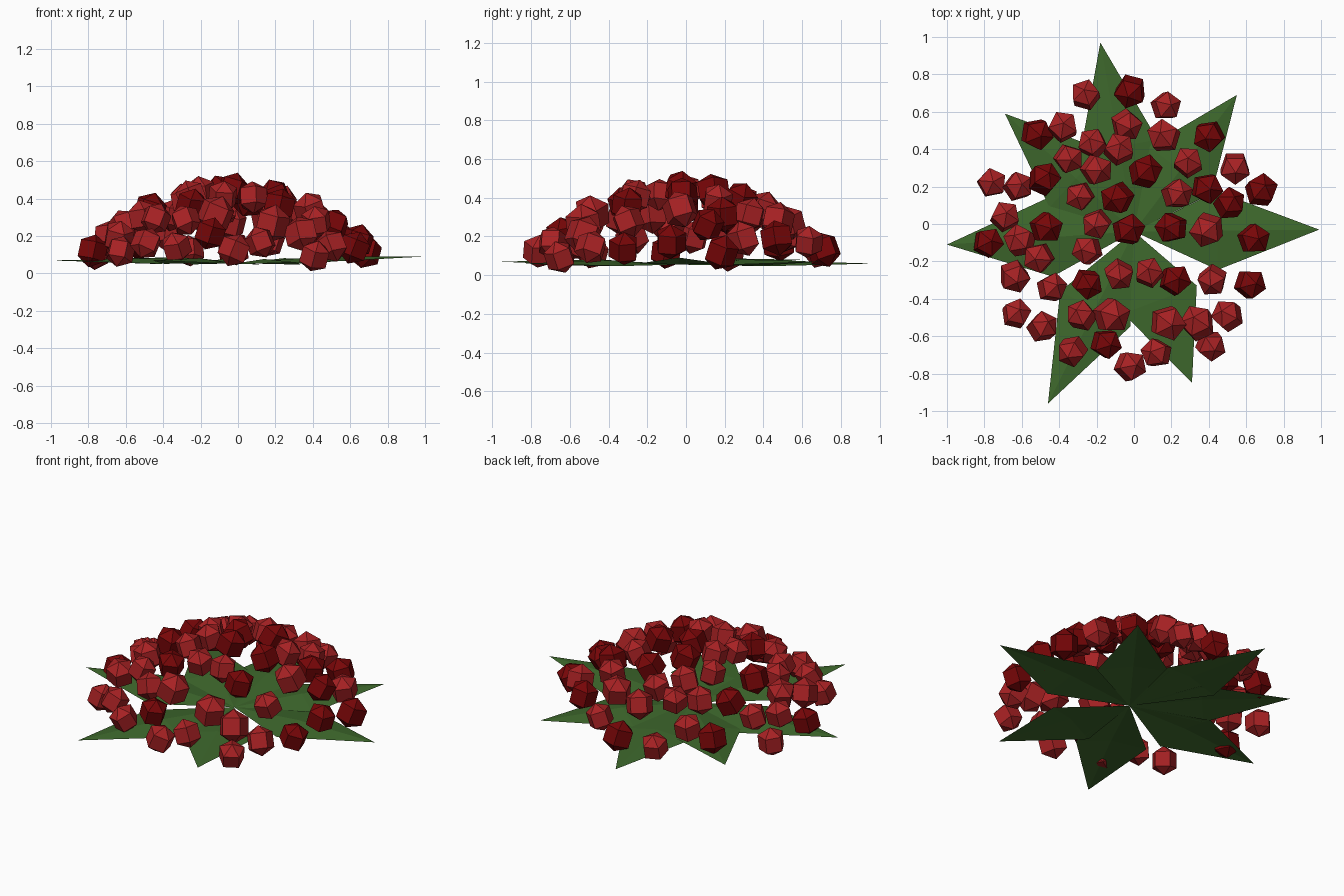
import bpy
import bmesh
import math
import random
from mathutils import Matrix, Vector, Euler

random.seed(4)

default_cube = bpy.data.objects.get("Cube")
if default_cube:
    bpy.data.objects.remove(default_cube, do_unlink=True)


def make_material(name, rgb):
    """Flat material from display colour values between 0 and 255."""
    color = [(c / 255) ** 2.2 for c in rgb] + [1]
    material = bpy.data.materials.new(name)
    material.use_nodes = True
    material.diffuse_color = color
    shader = material.node_tree.nodes["Principled BSDF"]
    shader.inputs["Base Color"].default_value = color
    shader.inputs["Roughness"].default_value = 0.8
    return material


def finish(name, bm, material):
    """Turn a bmesh into a flat shaded object with one material."""
    mesh = bpy.data.meshes.new(name)
    bm.to_mesh(mesh)
    bm.free()
    mesh.materials.append(material)
    obj = bpy.data.objects.new(name, mesh)
    bpy.context.scene.collection.objects.link(obj)
    return obj


bright_red = make_material("bright red", (166, 38, 40))
deep_red = make_material("deep red", (118, 14, 16))
leaf_green = make_material("leaf green", (64, 104, 48))

# Berry positions on the dome, in hundredths of a unit
bright_spots = [
    (-26, 69), (17, 63), (-38, 52), (-22, 43), (-4, 53), (-35, 35), (-8, 40),
    (29, 33), (54, 30), (-20, 29), (-76, 22), (-62, 20), (-29, 15), (23, 16),
    (-69, 4), (-20, 0), (-61, -9), (-51, -18), (-25, -14), (-64, -28),
    (-44, -34), (-8, -27), (8, -26), (42, -30), (-63, -48), (-49, -55),
    (-28, -49), (50, -49), (-33, -68), (-2, -76), (12, -69), (41, -65),
]
large_spots = [(16, 47), (39, -3), (-12, -49), (18, -53), (34, -53)]
deep_spots = [
    (-2, 71), (-52, 48), (40, 47), (6, 28), (-48, 24), (-9, 14), (39, 19),
    (51, 11), (68, 18), (-47, -2), (-3, -3), (20, -2), (64, -8), (-78, -10),
    (-25, -32), (22, -30), (62, -32), (-15, -64),
]
dome_center = Vector((-0.04, -0.02))
dome_radius = 0.87
dome_height = 0.45


def berries(name, spots, radius, material):
    """Low-poly berries with five sides, each tilted a little at random."""
    bm = bmesh.new()
    for spot in spots:
        place = Vector(spot) / 100
        size = radius * random.uniform(0.96, 1.04)
        reach = (place - dome_center).length / dome_radius
        height = max(dome_height * (1 - reach ** 2), size)
        tilt = Euler((random.uniform(-0.4, 0.4), random.uniform(-0.4, 0.4), 0))
        spin = Matrix.Rotation(random.uniform(0, math.tau), 4, "Z")
        matrix = Matrix.Translation((place.x, place.y, height))
        bmesh.ops.create_uvsphere(
            bm, u_segments=5, v_segments=3, radius=size,
            matrix=matrix @ tilt.to_matrix().to_4x4() @ spin)
    return finish(name, bm, material)


berries("bright_berries", bright_spots, 0.09, bright_red)
berries("large_bright_berries", large_spots, 0.102, bright_red)
berries("deep_berries", deep_spots, 0.093, deep_red)

# Pointed leaves fanned out below the berries: tip position of each one
leaf_tips = [
    (0.99, -0.03, 0.09), (0.55, 0.69, 0.07), (-0.18, 0.97, 0.06),
    (-0.69, 0.59, 0.08), (-1.0, -0.11, 0.07), (-0.46, -0.96, 0.07),
    (0.31, -0.85, 0.06),
]
leaf_root = Vector((0, -0.04, 0.055))


def leaf(name, tip):
    """Kite-shaped leaf, folded gently along its midrib."""
    tip = Vector(tip)
    along = tip - leaf_root
    side = Vector((-along.y, along.x, 0)).normalized() * 0.21
    middle = leaf_root + along * 0.45
    bm = bmesh.new()
    root = bm.verts.new(leaf_root)
    rib = bm.verts.new(middle + Vector((0, 0, 0.02)))
    end = bm.verts.new(tip)
    drop = Vector((0, 0, -0.01))
    left = bm.verts.new(middle + side + drop)
    right = bm.verts.new(middle - side + drop)
    for corners in ((root, rib, left), (rib, end, left),
                    (root, right, rib), (right, end, rib)):
        bm.faces.new(corners)
    bm.normal_update()
    return finish(name, bm, leaf_green)


for number, tip in enumerate(leaf_tips, start=1):
    leaf(f"leaf_{number}", tip)
